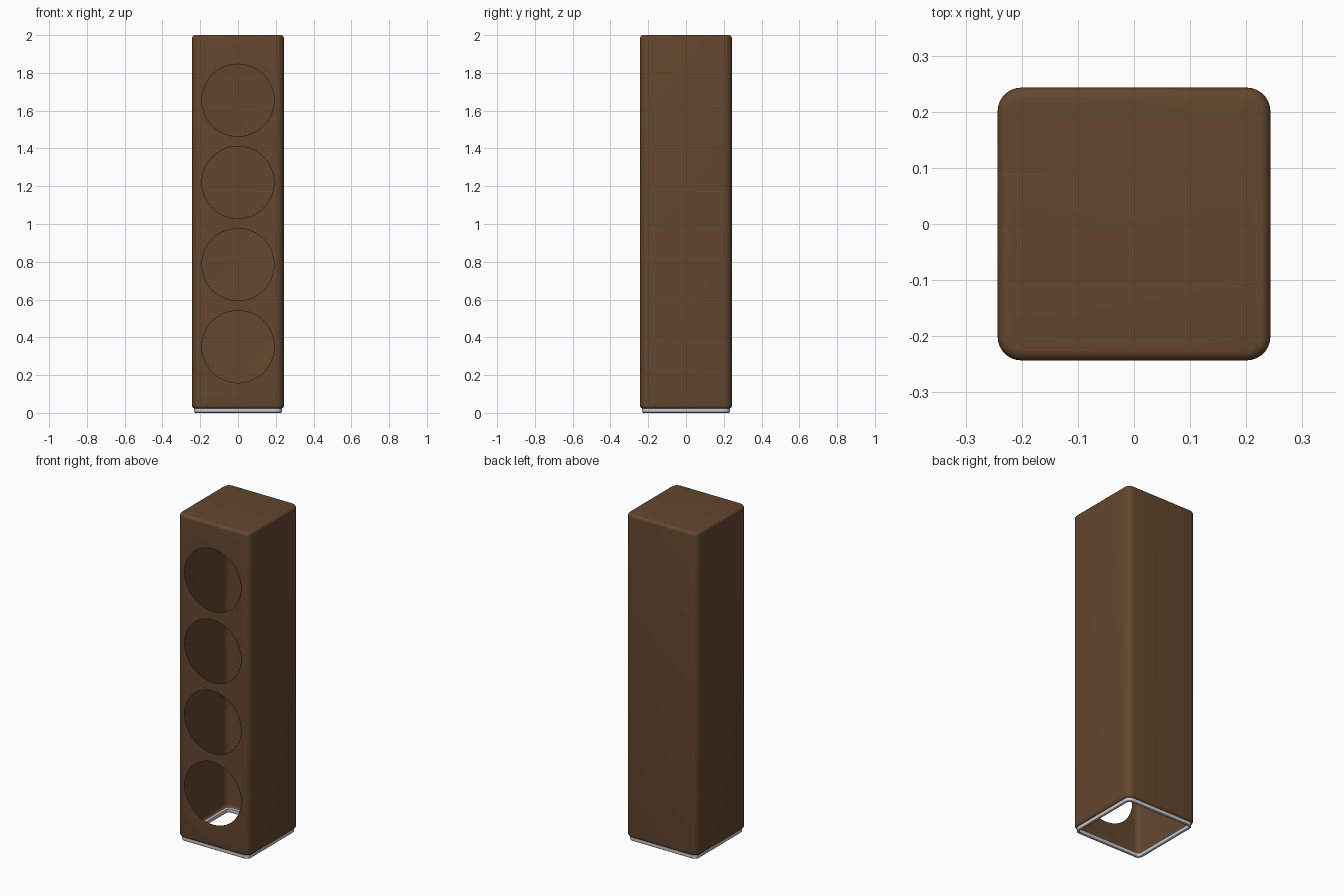
import bpy, bmesh, math

if "Cube" in bpy.data.objects:
    bpy.data.objects.remove(bpy.data.objects["Cube"])

HALF, CORNER, EDGE, SEG = 0.243, 0.042, 0.018, 8
BODY_BOTTOM, TOP = 0.022, 2.0
HOLE_R, HOLES = 0.191, (0.35, 0.785, 1.22, 1.655)


def material(name, colour):
    m = bpy.data.materials.new(name)
    m.diffuse_color = (*colour, 1)
    m.use_nodes = True
    m.node_tree.nodes["Principled BSDF"].inputs["Base Color"].default_value = m.diffuse_color
    return m


def ring(bm, inset, z):
    # rounded square loop, counter-clockwise from the back right corner
    r = max(CORNER - inset, 0.005)
    c = HALF - inset - r
    verts = []
    for k, (sx, sy) in enumerate(((1, 1), (-1, 1), (-1, -1), (1, -1))):
        for i in range(SEG + 1):
            a = math.pi / 2 * (k + i / SEG)
            verts.append(bm.verts.new((sx * c + r * math.cos(a), sy * c + r * math.sin(a), z)))
    return verts


def bridge(bm, low, high, skip=None):
    n = len(low)
    for i in range(n):
        if i != skip:
            j = (i + 1) % n
            bm.faces.new((low[i], low[j], high[j], high[i]))


def finish(bm, name, mat):
    mesh = bpy.data.meshes.new(name)
    bm.to_mesh(mesh)
    bm.free()
    ob = bpy.data.objects.new(name, mesh)
    bpy.context.collection.objects.link(ob)
    mesh.materials.append(mat)
    bpy.ops.object.select_all(action='DESELECT')
    ob.select_set(True)
    bpy.context.view_layer.objects.active = ob
    bpy.ops.object.shade_smooth_by_angle(angle=math.radians(35))


brown = material("dark brown", (0.125, 0.062, 0.027))
grey = material("light grey", (0.6, 0.6, 0.63))

# Hollow body: thin shell, rounded at both ends, open underneath
bm = bmesh.new()
angles = [math.pi / 2 * i / 6 for i in range(7)]
profile = [(EDGE * (1 - math.sin(a)), BODY_BOTTOM + EDGE * (1 - math.cos(a))) for a in angles]
profile += [(EDGE * (1 - math.cos(a)), TOP - EDGE * (1 - math.sin(a))) for a in angles]
rings = [ring(bm, i, z) for i, z in profile]
front = 3 * (SEG + 1) - 1
for k in range(len(rings) - 1):
    bridge(bm, rings[k], rings[k + 1], front if k == 6 else None)
bm.faces.new(rings[-1])

# Front panel with four round holes
low, high = rings[6], rings[7]
quad = [low[front], low[front + 1], high[front + 1], high[front]]
edges = []
for a, b in zip(quad, quad[1:] + quad[:1]):
    edges.append(bm.edges.get((a, b)) or bm.edges.new((a, b)))
for zc in HOLES:
    loop = [bm.verts.new((HOLE_R * math.cos(math.tau * i / 64), -HALF,
                          zc + HOLE_R * math.sin(math.tau * i / 64))) for i in range(64)]
    edges += [bm.edges.new((loop[i], loop[(i + 1) % 64])) for i in range(64)]
made = bmesh.ops.triangle_fill(bm, edges=edges, use_beauty=True, normal=(0, -1, 0))
for f in made["geom"]:
    if isinstance(f, bmesh.types.BMFace):
        f.normal_update()
        if f.normal.y > 0:
            f.normal_flip()
finish(bm, "speaker_cabinet", brown)

# Base rim: narrow rounded frame under the open end
bm = bmesh.new()
rim = [ring(bm, i, z) for i, z in ((0.025, 0.024), (0.025, 0.004), (0.021, 0.0),
                                   (0.015, 0.0), (0.011, 0.004), (0.011, 0.024))]
for k in range(len(rim)):
    bridge(bm, rim[k], rim[(k + 1) % len(rim)])
bmesh.ops.recalc_face_normals(bm, faces=bm.faces[:])
finish(bm, "base_rim", grey)
